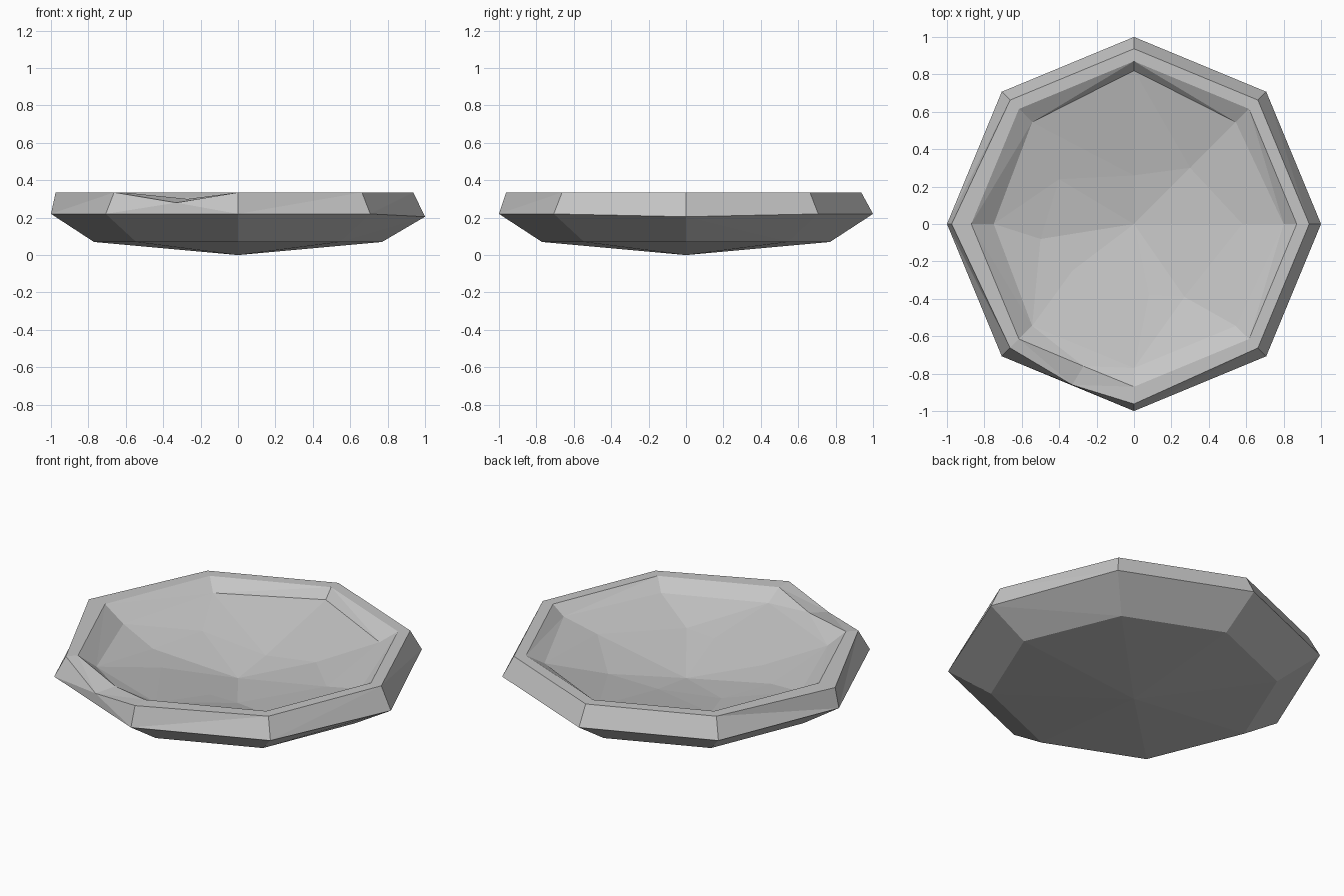
import bpy
import bmesh
from math import cos, sin, pi
from mathutils import Vector

SIDES = 8

default_cube = bpy.data.objects.get("Cube")
if default_cube:
    bpy.data.objects.remove(default_cube, do_unlink=True)

# Single stone colour
stone = bpy.data.materials.new("grey stone")
stone.use_nodes = True
stone.diffuse_color = (0.56, 0.56, 0.56, 1)
shader = stone.node_tree.nodes["Principled BSDF"]
shader.inputs["Base Color"].default_value = stone.diffuse_color
shader.inputs["Roughness"].default_value = 0.9

bm = bmesh.new()


def ring(radius, height, radius_change=None, height_change=None):
    """Octagon of vertices, with optional per-corner chips."""
    radius_change = radius_change or {}
    height_change = height_change or {}
    verts = []
    for i in range(SIDES):
        angle = 2 * pi * i / SIDES
        r = radius + radius_change.get(i, 0)
        z = height + height_change.get(i, 0)
        verts.append(bm.verts.new((r * cos(angle), r * sin(angle), z)))
    return verts


def bridge(lower, upper):
    for i in range(SIDES):
        j = (i + 1) % SIDES
        bm.faces.new((lower[i], lower[j], upper[j], upper[i]))


def fan(centre, verts):
    tip = bm.verts.new(centre)
    for i in range(SIDES):
        bm.faces.new((tip, verts[i], verts[(i + 1) % SIDES]))


# Outer shell, flat rim and the steep inner lip
base = ring(0.77, 0.07)
belly = ring(1.0, 0.22, height_change={0: -0.015})
rim_outer = ring(0.937, 0.335, {4: 0.038, 6: 0.025})
rim_inner = ring(0.87, 0.335)
lip = ring(0.77, 0.28, {0: 0.03, 2: 0.05, 4: -0.02}, {4: -0.03, 5: -0.02})
shell = [base, belly, rim_outer, rim_inner, lip]
for lower, upper in zip(shell, shell[1:]):
    bridge(lower, upper)
fan((0, 0, 0), base)

# Roughly hewn hollow
hewn = [(0.58, 0, 0.235), (0.3, 0.3, 0.19), (0, 0.26, 0.165), (-0.4, 0.24, 0.21),
        (-0.5, -0.08, 0.2), (-0.33, -0.25, 0.2), (0.08, -0.38, 0.2), (0.27, -0.39, 0.205)]
hollow = [bm.verts.new(point) for point in hewn]
bridge(lip, hollow)
fan((0, 0, 0.13), hollow)


# Chip knocked out of the rim
def chip(verts, point):
    start, end = verts[5], verts[6]
    edge = bm.edges.get((start, end))
    vert = bmesh.utils.edge_split(edge, start, 0.5)[1]
    vert.co = Vector(point)
    return vert


chip_outer = chip(rim_outer, (-0.33, -0.86, 0.28))
chip_inner = chip(rim_inner, (-0.27, -0.76, 0.3))
cuts = [(chip_outer, chip_inner)]
cuts += [(chip_outer, belly[i]) for i in (5, 6)]
cuts += [(chip_inner, lip[i]) for i in (5, 6)]
for pair in cuts:
    bmesh.ops.connect_vert_pair(bm, verts=list(pair))

bmesh.ops.triangulate(bm, faces=bm.faces[:])
bmesh.ops.recalc_face_normals(bm, faces=bm.faces[:])

mesh = bpy.data.meshes.new("stone_bowl")
bm.to_mesh(mesh)
bm.free()
mesh.materials.append(stone)
bowl = bpy.data.objects.new("stone_bowl", mesh)
bpy.context.collection.objects.link(bowl)
